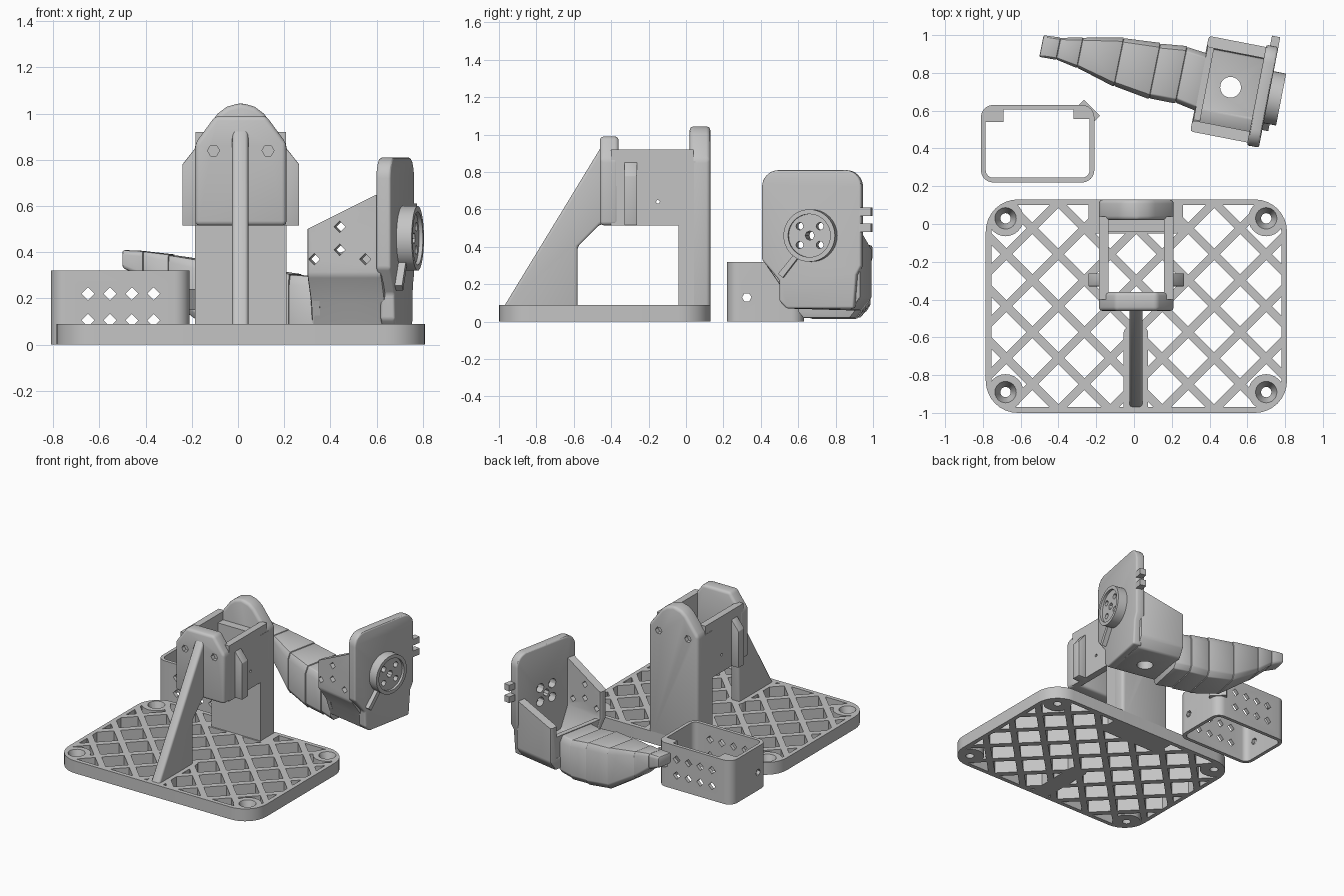
import bpy, bmesh, math
from mathutils import Matrix, Vector

if "Cube" in bpy.data.objects:
    bpy.data.objects.remove(bpy.data.objects["Cube"], do_unlink=True)

GREY = (0.55, 0.55, 0.55, 1)
mat = bpy.data.materials.new("plain_grey")
mat.use_nodes = True
mat.diffuse_color = GREY
mat.node_tree.nodes["Principled BSDF"].inputs["Base Color"].default_value = GREY
MID = 0.012         # symmetry line of the stand
parts = []


def finish_mesh(name, bm, keep=True):
    bmesh.ops.recalc_face_normals(bm, faces=bm.faces)
    me = bpy.data.meshes.new(name)
    bm.to_mesh(me)
    bm.free()
    ob = bpy.data.objects.new(name, me)
    bpy.context.collection.objects.link(ob)
    me.materials.append(mat)
    if keep:
        parts.append(ob)
    return ob


def add_prism(bm, pts, a, b, axis):
    """Extrude a 2D outline from a to b along an axis."""
    place = {"x": lambda p, t: (t, p[0], p[1]),
             "y": lambda p, t: (p[0], t, p[1]),
             "z": lambda p, t: (p[0], p[1], t)}[axis]
    low, high = [[bm.verts.new(place(p, t)) for p in pts] for t in (a, b)]
    bm.faces.new(low)
    bm.faces.new(high)
    n = len(pts)
    for i in range(n):
        j = (i + 1) % n
        bm.faces.new((low[i], low[j], high[j], high[i]))


def prism(name, pts, a, b, axis, keep=True):
    return prisms(name, [pts], a, b, axis, keep)


def prisms(name, outlines, a, b, axis, keep=True):
    bm = bmesh.new()
    for pts in outlines:
        add_prism(bm, pts, a, b, axis)
    return finish_mesh(name, bm, keep)


def ngon(x, y, r, n=24):
    return [(x + r * math.cos(math.tau * i / n), y + r * math.sin(math.tau * i / n)) for i in range(n)]


def rect(x0, x1, y0, y1):
    return [(x0, y0), (x1, y0), (x1, y1), (x0, y1)]


def rounded(x0, x1, y0, y1, r, n=8):
    pts = []
    corners = [(x1 - r, y1 - r), (x0 + r, y1 - r), (x0 + r, y0 + r), (x1 - r, y0 + r)]
    for k, (cx, cy) in enumerate(corners):
        for i in range(n + 1):
            t = (k + i / n) * math.pi / 2
            pts.append((cx + r * math.cos(t), cy + r * math.sin(t)))
    return pts


def mirrored(half):
    """Close a right-hand outline around the symmetry line."""
    return [(MID + w, z) for w, z in half] + [(MID - w, z) for w, z in reversed(half) if w > 0]


def bake(ob):
    dg = bpy.context.evaluated_depsgraph_get()
    me = bpy.data.meshes.new_from_object(ob.evaluated_get(dg))
    ob.modifiers.clear()
    ob.data = me


def bevel(ob, width, seg=3):
    m = ob.modifiers.new("bevel", "BEVEL")
    m.width, m.segments, m.limit_method = width, seg, "ANGLE"
    bake(ob)
    return ob


def cut(ob, tool, op="DIFFERENCE"):
    m = ob.modifiers.new("cut", "BOOLEAN")
    m.object, m.operation, m.solver = tool, op, "EXACT"
    tool.hide_render = True
    bake(ob)
    bpy.data.objects.remove(tool, do_unlink=True)


# Base plate with diamond lattice, solid pads and countersunk corners
base = prism("base_plate", rounded(-0.785, 0.81, -1, 0.13, 0.17), 0, 0.09, "z")
P = 0.275
diamonds = [ngon(MID + i * P / 2, -0.435 + j * P / 2, P / 2 - 0.031, 4)
            for i in range(-6, 7) for j in range(-5, 6) if (i + j) % 2 == 0]
lattice = prisms("lattice_cutter", diamonds, -0.1, 0.2, "z", False)
cut(lattice, prism("inner", rounded(-0.755, 0.78, -0.97, 0.1, 0.14), -0.2, 0.3, "z", False), "INTERSECT")
screws = [(x, y) for x in (-0.68, 0.70) for y in (-0.89, 0.03)]
cut(lattice, prisms("pads", [ngon(x, y, 0.095) for x, y in screws], -0.3, 0.4, "z", False))
cut(lattice, prism("gusset_pad", rounded(-0.055, 0.075, -1.1, -0.54, 0.04), -0.3, 0.4, "z", False))
cut(lattice, prism("column_pad", rounded(-0.24, 0.26, -0.05, 0.3, 0.04), -0.3, 0.4, "z", False))
cut(base, lattice)
bm = bmesh.new()
for x, y in screws:
    bmesh.ops.create_cone(bm, cap_ends=True, segments=24, radius1=0.024, radius2=0.06, depth=0.11,
                          matrix=Matrix.Translation((x, y, 0.045)))
cut(base, finish_mesh("countersinks", bm, False))

# Rear column with rounded crown
column = prism("rear_column", mirrored([(0.198, 0.02), (0.198, 0.87), (0.1, 1.0), (0.06, 1.03), (0, 1.047)]),
               0.02, 0.13, "y")
bevel(column, 0.022)
prism("column_front", rect(MID - 0.198, MID + 0.198, -0.04, 0.05), 0.02, 0.86, "z")

# Front wall, side walls and tabs of the motor cradle
front = prism("cradle_front_wall", mirrored([(0.198, 0.515), (0.198, 0.87), (0.11, 0.99)]), -0.46, -0.36, "y")
bevel(front, 0.02)
recesses = [ngon(MID + s * 0.118, 0.84, 0.026, 6) for s in (-1, 1)]
cut(front, prisms("screw_recess", recesses, -0.5, -0.43, "y", False))
cut(column, prisms("screw_recess", recesses, 0.10, 0.2, "y", False))
for s, side in ((-1, "right"), (1, "left")):
    xs = sorted((MID + s * 0.147, MID + s * 0.196))
    wall = prism(side + "_cradle_wall", rect(-0.40, 0.04, 0.515, 0.92), *xs, "x")
    cut(wall, prism("pin_hole", ngon(-0.15, 0.64, 0.01, 12), -1, 1, "x", False))
    tab = [(MID + s * w, z) for w, z in ((0.17, 0.515), (0.253, 0.515), (0.253, 0.78), (0.17, 0.885))]
    bevel(prism(side + "_cradle_tab", tab, -0.33, -0.262, "y"), 0.004, 2)

# Sloped gusset
gusset = prism("front_gusset", [(-0.98, 0.07), (-0.45, 0.94), (-0.42, 0.52), (-0.46, 0.52),
                                (-0.58, 0.40), (-0.58, 0.07)], -0.025, 0.045, "x")
bevel(gusset, 0.015, 3)

# Open box sleeve with diamond holes
sleeve = prism("box_sleeve", rounded(-0.81, -0.21, 0.22, 0.63, 0.065), 0, 0.32, "z")
cut(sleeve, prism("sleeve_cavity", rounded(-0.785, -0.235, 0.245, 0.605, 0.04), -0.1, 0.5, "z", False))
holes = [ngon(-0.65 + 0.095 * i, z, 0.028, 4) for i in range(4) for z in (0.105, 0.22)]
cut(sleeve, prisms("sleeve_holes", holes, 0, 0.8, "y", False))
cut(sleeve, prism("sleeve_side_hole", ngon(0.325, 0.13, 0.025, 6), -1, 0, "x", False))
prism("sleeve_corner_right", rect(-0.785, -0.69, 0.54, 0.61), 0.24, 0.32, "z")
prism("sleeve_corner_left", rect(-0.32, -0.235, 0.555, 0.61), 0.24, 0.32, "z")
catch = prism("sleeve_catch", rect(-0.06, 0.06, -0.025, 0.025), 0.15, 0.24, "z")
catch.matrix_world = Matrix.Translation((-0.24, 0.597, 0)) @ Matrix.Rotation(-math.pi / 4, 4, "Z")

# Motor holder, modelled square and then turned
first = len(parts)
tub = prism("holder_tub", [(-0.265, 0.67), (-0.265, 0.30), (-0.18, 0.18), (-0.15, 0.07), (0.20, 0.06),
                           (0.25, 0.13), (0.25, 0.67), (0.19, 0.67), (0.19, 0.15),
                           (-0.14, 0.15), (-0.205, 0.31), (-0.205, 0.67)], -0.18, 0.15, "x")
bevel(tub, 0.014, 2)
# Sloping rims of the front and back walls
for z0, z1, near, far in ((0.44, 0.665, -0.5, 0), (0.34, 0.49, 0, 0.5)):
    cut(tub, prism("slope", [(-0.3, z0), (0.16, z1), (0.16, 0.9), (-0.3, 0.9)], near, far, "y", False))
cut(tub, prism("floor_hole", ngon(-0.015, 0.005, 0.055), 0, 0.3, "z", False))
spots = [(-0.035, 0.51), (-0.035, 0.41), (-0.147, 0.37), (0.078, 0.37)]
cut(tub, prisms("wall_holes", [ngon(u, z, 0.025, 4) for u, z in spots], -0.4, -0.1, "y", False))
prism("holder_end_wall", [(-0.19, 0.2), (-0.15, 0.08), (0.20, 0.08), (0.23, 0.30), (-0.23, 0.30)],
      -0.175, -0.14, "x")

top = rounded(-0.28, 0.262, 0.4, 0.81, 0.09)[:18]
plate = prism("holder_plate", top + [(-0.28, 0.33), (-0.185, 0.22), (-0.185, 0.11), (-0.145, 0.07),
                                     (0.22, 0.07), (0.235, 0.25), (0.262, 0.30)], 0.128, 0.193, "x")
bevel(plate, 0.012, 3)
disc = prism("pivot_disc", ngon(-0.008, 0.46, 0.14, 40), 0.18, 0.26, "x")
cut(disc, prism("dish", ngon(-0.008, 0.46, 0.115, 40), 0.243, 0.4, "x", False))
for ob, r in ((plate, 0.033), (disc, 0.02)):
    bolts = [ngon(-0.008 + a * 0.055, 0.46 + b * 0.05, r, 12) for a in (-1, 1) for b in (-1, 1)]
    bolts.append(ngon(-0.008, 0.46, 0.025, 8))
    cut(ob, prisms("bolt_holes", bolts, 0, 0.5, "x", False))
prism("pivot_pointer", [(-0.07, 0.35), (-0.09, 0.37), (-0.185, 0.255), (-0.16, 0.235)], 0.18, 0.225, "x")
for z in (0.48, 0.565):
    prism("cable_clip", rect(0.24, 0.315, z, z + 0.045), 0.148, 0.193, "x")
turn = Matrix.Translation((0.525, 0.716, 0)) @ Matrix.Rotation(math.radians(-11), 4, "Z")
for ob in parts[first:]:
    ob.matrix_world = turn

# Tapered arm: stepped segments between sections (x, y, half width, bottom, top)
sections = [(-0.49, 0.942, 0.06, 0.33, 0.41), (-0.40, 0.928, 0.06, 0.29, 0.405),
            (-0.286, 0.907, 0.083, 0.19, 0.39), (-0.08, 0.857, 0.133, 0.05, 0.355),
            (0.11, 0.81, 0.152, 0.02, 0.33), (0.25, 0.79, 0.155, 0.015, 0.305),
            (0.36, 0.75, 0.155, 0.02, 0.295)]
side_dir = Vector((0.2, 0.98, 0))


def ring(bm, sec, k):
    x, y, w, z0, z1 = sec
    mid, h = (z0 + z1) / 2, (z1 - z0) / 2 * k
    shape = [(1, -0.75), (1, 0.7), (0.85, 1), (-0.85, 1), (-1, 0.7), (-1, -0.75), (-0.82, -1), (0.82, -1)]
    return [bm.verts.new(Vector((x, y, mid + b * h)) + side_dir * (a * w * k)) for a, b in shape]


for n, (s0, s1) in enumerate(zip(sections, sections[1:])):
    bm = bmesh.new()
    r0, r1 = ring(bm, s0, 0.97), ring(bm, s1, 1)
    bm.faces.new(r0)
    bm.faces.new(r1)
    for i in range(8):
        j = (i + 1) % 8
        bm.faces.new((r0[i], r0[j], r1[j], r1[i]))
    bevel(finish_mesh("arm_segment", bm), 0.006 if n else 0.012, 2)

# Smooth rounded edges, keep hard corners
for ob in parts:
    bpy.ops.object.select_all(action="DESELECT")
    ob.select_set(True)
    bpy.context.view_layer.objects.active = ob
    bpy.ops.object.shade_smooth_by_angle(angle=math.radians(30))
